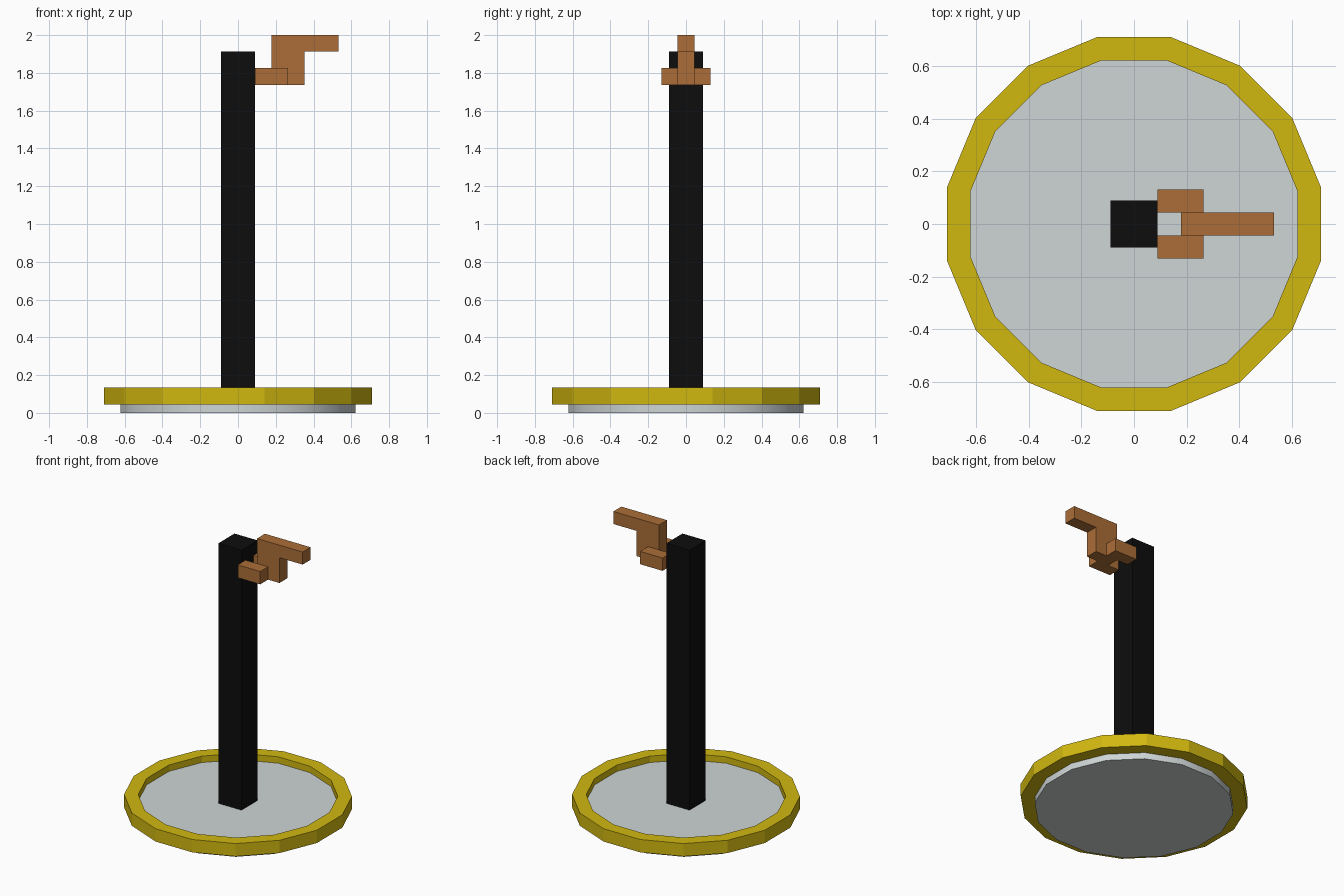
import bpy, bmesh, math

if "Cube" in bpy.data.objects:
    bpy.data.objects.remove(bpy.data.objects["Cube"])


def material(name, rgb):
    m = bpy.data.materials.new(name)
    m.diffuse_color = (*rgb, 1)
    m.use_nodes = True
    m.node_tree.nodes["Principled BSDF"].inputs["Base Color"].default_value = m.diffuse_color
    return m


YELLOW = material("yellow", (0.64, 0.48, 0.005))
GREY = material("light grey", (0.62, 0.66, 0.66))
BLACK = material("black", (0.004, 0.004, 0.004))
BROWN = material("brown", (0.41, 0.155, 0.038))


def finish(name, bm, mat):
    bmesh.ops.recalc_face_normals(bm, faces=bm.faces)
    me = bpy.data.meshes.new(name)
    bm.to_mesh(me)
    bm.free()
    me.materials.append(mat)
    ob = bpy.data.objects.new(name, me)
    bpy.context.collection.objects.link(ob)
    return ob


def box(name, lo, hi, mat):
    bm = bmesh.new()
    bmesh.ops.create_cube(bm, size=1)
    for v in bm.verts:
        v.co = [lo[i] if v.co[i] < 0 else hi[i] for i in range(3)]
    return finish(name, bm, mat)


SIDES = 16


def circle(bm, r, z):
    angles = [(i + 0.5) * 2 * math.pi / SIDES for i in range(SIDES)]
    return [bm.verts.new((r * math.cos(a), r * math.sin(a), z)) for a in angles]


def bridge(bm, a, b):
    for i in range(SIDES):
        j = (i + 1) % SIDES
        bm.faces.new((a[i], a[j], b[j], b[i]))


R_IN, R_OUT = 0.634, 0.724

# Base plate, smooth around its rim
bm = bmesh.new()
low, high = circle(bm, R_IN, 0), circle(bm, R_IN, 0.09)
bridge(bm, low, high)
bm.faces.new(low)
bm.faces.new(high)
plate = finish("base_plate", bm, GREY)
bpy.context.view_layer.objects.active = plate
plate.select_set(True)
bpy.ops.object.shade_smooth_by_angle(angle=math.radians(30))

# Faceted raised ring around the plate
bm = bmesh.new()
loops = [circle(bm, r, z) for r, z in
         ((R_IN, 0.045), (R_OUT, 0.045), (R_OUT, 0.135), (R_IN, 0.135))]
for k in range(4):
    bridge(bm, loops[k], loops[(k + 1) % 4])
finish("base_ring", bm, YELLOW)

# Square post
box("post", (-0.09, -0.09, 0.088), (0.09, 0.09, 1.912), BLACK)

# Hook: stepped side profile given thickness along y
profile = [(0.178, 1.735), (0.352, 1.735), (0.352, 1.912),
           (0.532, 1.912), (0.532, 2.0), (0.178, 2.0)]
bm = bmesh.new()
face = bm.faces.new([bm.verts.new((x, -0.044, z)) for x, z in profile])
ext = bmesh.ops.extrude_face_region(bm, geom=[face])
for v in ext["geom"]:
    if isinstance(v, bmesh.types.BMVert):
        v.co.y = 0.044
finish("hook", bm, BROWN)

# Pair of prongs joining the hook to the post
for side, y0, y1 in (("front", -0.131, -0.044), ("back", 0.044, 0.131)):
    box(side + "_prong", (0.09, y0, 1.735), (0.264, y1, 1.825), BROWN)
